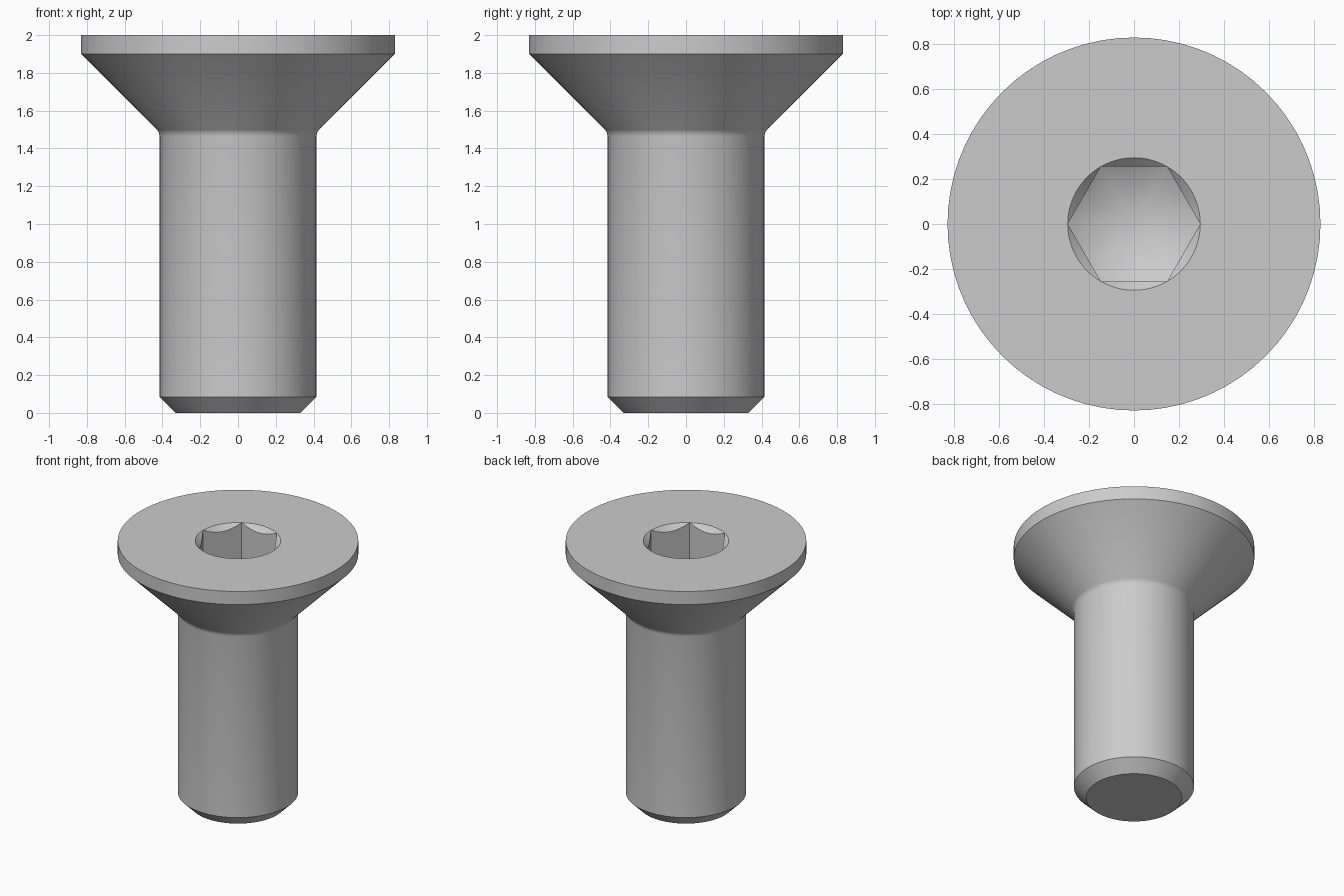
import bpy
import bmesh
from math import cos, sin, tan, pi, radians

default = bpy.data.objects.get("Cube")
if default:
    bpy.data.objects.remove(default, do_unlink=True)

SEGMENTS = 72            # multiple of six, so socket corners fall on vertices
SOCKET_R = 0.295         # across the corners
FLAT_R = SOCKET_R * cos(pi / 6)
SOCKET_FLOOR = 1.68
HEIGHT = 2.0


def material(name, value):
    mat = bpy.data.materials.new(name)
    mat.use_nodes = True
    colour = (value, value, value, 1)
    mat.diffuse_color = colour
    mat.node_tree.nodes["Principled BSDF"].inputs["Base Color"].default_value = colour
    return mat


def hex_radius(angle):
    return FLAT_R / cos(angle % (pi / 3) - pi / 6)


def add_ring(bm, radius, height):
    """Ring whose radius and height are functions of the angle."""
    ring = []
    for i in range(SEGMENTS):
        a = 2 * pi * i / SEGMENTS
        r = radius(a)
        ring.append(bm.verts.new((r * cos(a), r * sin(a), height(r))))
    return ring


def circle(bm, r, z):
    return add_ring(bm, lambda a: r, lambda _: z)


bm = bmesh.new()

# Shank with end chamfer, small fillet under the head, countersunk cone, rim
profile = [(0.33, 0), (0.415, 0.085), (0.415, 1.465), (0.419, 1.4835),
           (0.429, 1.499), (0.83, 1.9), (0.83, HEIGHT)]
rings = [circle(bm, r, z) for r, z in profile]

# Socket: round mouth, chamfer cutting the hexagon, walls, conical floor
rings.append(circle(bm, SOCKET_R, HEIGHT))
rings.append(add_ring(bm, hex_radius, lambda r: HEIGHT - (SOCKET_R - r)))
slope = tan(radians(30))
rings.append(add_ring(bm, hex_radius, lambda r: SOCKET_FLOOR - (SOCKET_R - r) * slope))
tip = bm.verts.new((0, 0, SOCKET_FLOOR - SOCKET_R * slope))

# Skin the rings, then close both ends
for low, high in zip(rings, rings[1:]):
    for i in range(SEGMENTS):
        j = (i + 1) % SEGMENTS
        bm.faces.new((low[i], low[j], high[j], high[i]))
for i in range(SEGMENTS):
    bm.faces.new((rings[-1][i], rings[-1][(i + 1) % SEGMENTS], tip))
bm.faces.new(list(reversed(rings[0])))

bmesh.ops.remove_doubles(bm, verts=bm.verts[:], dist=0.0001)
bmesh.ops.recalc_face_normals(bm, faces=bm.faces[:])

mesh = bpy.data.meshes.new("countersunk_screw")
bm.to_mesh(mesh)
bm.free()
mesh.materials.append(material("plain grey steel", 0.6))
screw = bpy.data.objects.new("countersunk_screw", mesh)
bpy.context.collection.objects.link(screw)

bpy.ops.object.select_all(action="DESELECT")
screw.select_set(True)
bpy.context.view_layer.objects.active = screw
bpy.ops.object.shade_smooth_by_angle(angle=radians(30))
